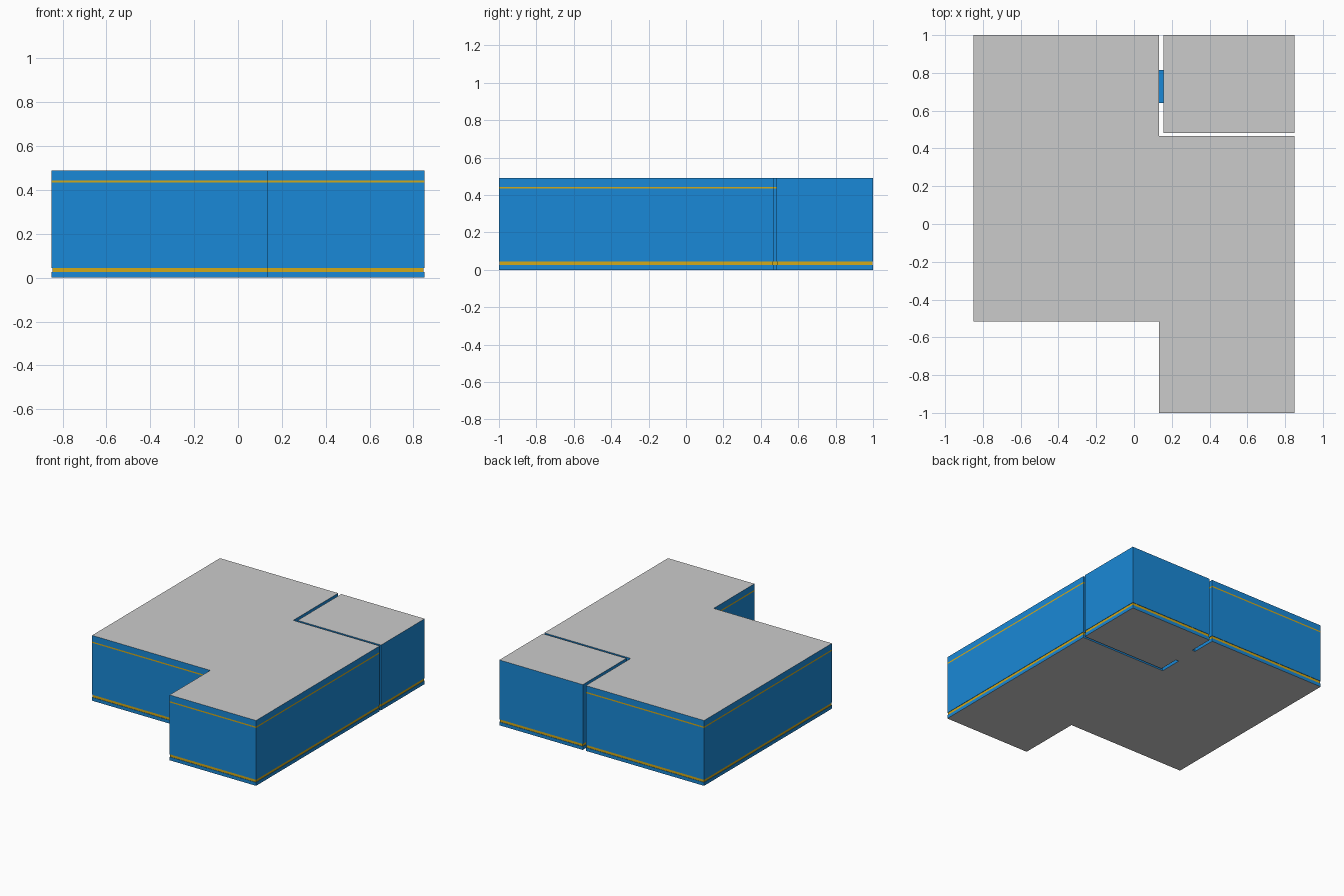
import bpy, bmesh
from mathutils import Vector

if "Cube" in bpy.data.objects:
    bpy.data.objects.remove(bpy.data.objects["Cube"])


def material(name, color):
    m = bpy.data.materials.new(name)
    m.diffuse_color = color
    m.use_nodes = True
    m.node_tree.nodes["Principled BSDF"].inputs["Base Color"].default_value = m.diffuse_color
    return m


GREY = None
BLUE = material("wall_blue", (0.01, 0.25, 0.68, 1))
YELLOW = material("trim_yellow", (0.65, 0.40, 0.01, 1))
SLOTS = [GREY, BLUE, YELLOW]


def inset(points, d):
    """Shift a counter-clockwise outline inward by d."""
    pts = [Vector(p) for p in points]
    out = []
    for i, p in enumerate(pts):
        a = (p - pts[i - 1]).normalized()
        b = (pts[(i + 1) % len(pts)] - p).normalized()
        out.append(p + d * (Vector((-a.y, a.x)) + Vector((-b.y, b.x))))
    return out


def building(name, outline, levels, cap=0):
    """levels: (z, inset, material slot of the band rising from here)."""
    bm = bmesh.new()
    rings = [[bm.verts.new((p.x, p.y, z)) for p in inset(outline, d)]
             for z, d, _ in levels]
    n = len(outline)
    for k in range(len(rings) - 1):
        lo, hi = rings[k], rings[k + 1]
        for i in range(n):
            j = (i + 1) % n
            bm.faces.new((lo[i], lo[j], hi[j], hi[i])).material_index = levels[k][2]
    bm.faces.new(rings[0][::-1]).material_index = 0
    bm.faces.new(rings[-1]).material_index = cap
    me = bpy.data.meshes.new(name)
    bm.to_mesh(me)
    bm.free()
    for m in SLOTS:
        me.materials.append(m)
    ob = bpy.data.objects.new(name, me)
    bpy.context.collection.objects.link(ob)
    return ob


H = 0.49
# plinth with a shallow recessed yellow band above it
base = [(0, 0, 1), (0.025, 0, 1), (0.025, 0.003, 2), (0.045, 0.003, 1), (0.045, 0, 1)]

# main wing with upper trim line
main = [(-0.85, -0.517), (0.132, -0.517), (0.132, -1), (0.85, -1),
        (0.85, 0.467), (0.132, 0.467), (0.132, 1), (-0.85, 1)]
building("main_building", main, base + [(0.434, 0, 2), (0.444, 0, 1), (H, 0, 1)])

# plain corner block, separated by a narrow gap
corner = [(0.157, 0.483), (0.85, 0.483), (0.85, 1), (0.157, 1)]
building("corner_block", corner, base + [(H, 0, 1)])

# low threshold bridging the gap
link = [(0.132, 0.64), (0.157, 0.64), (0.157, 0.815), (0.132, 0.815)]
building("threshold", link, [(0, 0, 1), (0.025, 0, 1)], cap=1)
